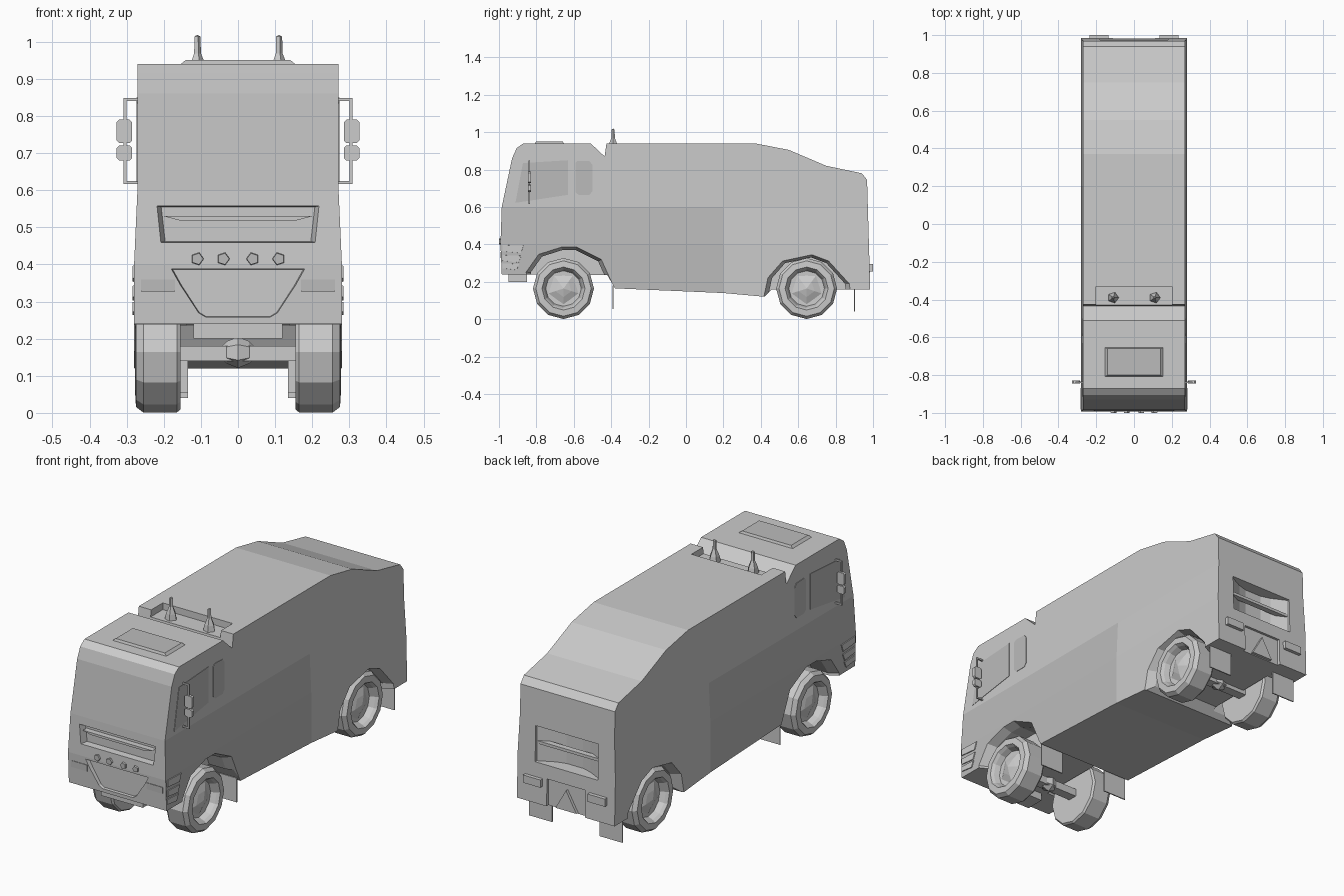
import bpy, bmesh, math
from mathutils import Vector

if "Cube" in bpy.data.objects:
    bpy.data.objects.remove(bpy.data.objects["Cube"])

grey = bpy.data.materials.new("paint")
grey.diffuse_color = (0.8, 0.8, 0.8, 1)
grey.use_nodes = True
grey.node_tree.nodes["Principled BSDF"].inputs["Base Color"].default_value = grey.diffuse_color
dark = bpy.data.materials.new("dark_panel")
dark.diffuse_color = (0.5, 0.5, 0.5, 1)
dark.use_nodes = True
dark.node_tree.nodes["Principled BSDF"].inputs["Base Color"].default_value = dark.diffuse_color


def finish(name, bm, mat=None):
    bmesh.ops.recalc_face_normals(bm, faces=bm.faces)
    me = bpy.data.meshes.new(name)
    bm.to_mesh(me)
    bm.free()
    ob = bpy.data.objects.new(name, me)
    bpy.context.collection.objects.link(ob)
    if mat:
        me.materials.append(mat)
    return ob


def prism_bm(pts, axis, a, b, taper=1.0):
    """Extrude a 2D outline along an axis from a to b, scaling the b end."""
    place = {'x': lambda u, v, w: (w, u, v), 'y': lambda u, v, w: (u, w, v),
             'z': lambda u, v, w: (u, v, w)}[axis]
    cu = (min(p[0] for p in pts) + max(p[0] for p in pts)) / 2
    cv = (min(p[1] for p in pts) + max(p[1] for p in pts)) / 2
    bm = bmesh.new()
    lo = [bm.verts.new(place(u, v, a)) for u, v in pts]
    hi = [bm.verts.new(place(cu + (u - cu) * taper, cv + (v - cv) * taper, b)) for u, v in pts]
    bm.faces.new(lo)
    bm.faces.new(hi)
    n = len(pts)
    for i in range(n):
        bm.faces.new((lo[i], lo[(i + 1) % n], hi[(i + 1) % n], hi[i]))
    return bm


def prism(name, pts, axis, a, b, taper=1.0, mat=None):
    return finish(name, prism_bm(pts, axis, a, b, taper), mat)


def box(name, x0, x1, y0, y1, z0, z1, mat=None):
    return prism(name, [(x0, y0), (x1, y0), (x1, y1), (x0, y1)], 'z', z0, z1, 1, mat)


def lathe(name, profile, segs, mat=None):
    """Revolve (x, radius) points around the x axis."""
    bm = bmesh.new()
    rings = []
    for x, r in profile:
        if r == 0:
            rings.append([bm.verts.new((x, 0, 0))] * segs)
        else:
            rings.append([bm.verts.new((x, r * math.sin(2 * math.pi * i / segs),
                                        -r * math.cos(2 * math.pi * i / segs))) for i in range(segs)])
    for A, B in zip(rings, rings[1:]):
        for i in range(segs):
            j = (i + 1) % segs
            bm.faces.new(list(dict.fromkeys((A[i], A[j], B[j], B[i]))))
    return finish(name, bm, mat)


def cut(target, cutter):
    m = target.modifiers.new("cut", 'BOOLEAN')
    m.operation, m.solver, m.object = 'DIFFERENCE', 'EXACT', cutter
    bpy.context.view_layer.objects.active = target
    bpy.ops.object.modifier_apply(modifier=m.name)
    bpy.data.objects.remove(cutter)


# Body: side profile, widened below the waist line
side = [(-0.985, 0.24), (-0.992, 0.40), (-0.985, 0.60), (-0.93, 0.86), (-0.905, 0.915), (-0.87, 0.94),
        (-0.51, 0.94), (-0.435, 0.87), (-0.425, 0.94), (0.37, 0.94), (0.55, 0.905), (0.75, 0.82),
        (0.94, 0.78), (0.968, 0.745), (0.985, 0.16), (0.46, 0.16), (0.42, 0.12), (0.20, 0.14),
        (-0.38, 0.165), (-0.42, 0.235)]
bm = prism_bm(side, 'x', -0.271, 0.271)
for co, no in (((0, 0, 0.6), (0, 0, 1)), ((0, 0, 0.4), (0, 0, 1)), ((0, 0.2, 0), (0, 1, 0))):
    bmesh.ops.bisect_plane(bm, geom=bm.verts[:] + bm.edges[:] + bm.faces[:], plane_co=co, plane_no=no)
for v in bm.verts:
    if v.co.z < 0.45:
        v.co.x = math.copysign(0.28, v.co.x) if abs(v.co.x) > 0.2 else v.co.x
bm.normal_update()
for f in bm.faces:
    c = f.calc_center_median()
    lower_side = abs(f.normal.x) > 0.5 and c.y < 0.2 and c.z < 0.6
    windscreen = abs(f.normal.y) > 0.9 and c.y < -0.9 and c.z > 0.62
    f.material_index = int(lower_side or windscreen)
body = finish("body", bm, grey)
body.data.materials.append(dark)

# Wheel arches, wider at the outside
front_arch = [(-0.81, 0.10), (-0.83, 0.25), (-0.77, 0.335), (-0.66, 0.37), (-0.59, 0.37),
              (-0.47, 0.31), (-0.42, 0.20), (-0.41, 0.10)]
rear_arch = [(0.43, 0.08), (0.46, 0.22), (0.53, 0.30), (0.67, 0.33), (0.75, 0.30), (0.85, 0.19), (0.86, 0.08)]
for s in (-1, 1):
    for arch in (front_arch, rear_arch):
        cut(body, prism("arch_cutter", arch, 'x', s * 0.14, s * 0.32))
        cut(body, prism("arch_flare_cutter", arch, 'x', s * 0.235, s * 0.30, 1.17))

# Recesses: roof beacon tray, two front grilles, rear opening, rear lower panel
cut(body, box("tray_cutter", -0.2, 0.2, -0.46, -0.33, 0.905, 1.0))
upper = [(-0.23, 0.56), (0.23, 0.56), (0.218, 0.457), (-0.218, 0.457)]
lower = [(-0.185, 0.39), (0.185, 0.39), (0.16, 0.345), (0.11, 0.268), (0.09, 0.256),
         (-0.09, 0.256), (-0.11, 0.268), (-0.16, 0.345)]
cut(body, prism("upper_grille_cutter", upper, 'y', -1.02, -0.955, 0.9))
cut(body, prism("lower_grille_cutter", lower, 'y', -1.02, -0.97, 0.95))
cut(body, box("rear_opening_cutter", -0.18, 0.18, 0.91, 1.05, 0.37, 0.555))
cut(body, prism("rear_panel_cutter", [(-0.11, 0.1), (-0.11, 0.30), (0.11, 0.30), (0.11, 0.1)],
                'y', 0.968, 1.02))

# Front face: grille slat, round lamps, indicator strips
prism("grille_slat", [(-0.2, 0.53), (0.2, 0.53), (0.155, 0.518), (-0.155, 0.518)], 'y', -0.985, -0.95)
for i, x in enumerate((-0.11, -0.04, 0.04, 0.11)):
    pent = [(x + 0.019 * math.sin(2 * math.pi * k / 5 + s0), 0.415 + 0.019 * math.cos(2 * math.pi * k / 5 + s0))
            for s0 in (math.pi / 2 if x < 0 else -math.pi / 2,) for k in range(5)]
    prism(f"front_lamp_{i}", pent, 'y', -0.985, -1.0, 0.85, dark)

# Tow wedge in the rear lower panel and fittings in the rear opening
prism("rear_tow_wedge", [(-0.06, 0.165), (0.06, 0.165), (0, 0.27)], 'y', 0.96, 0.983)
box("rear_opening_bar", -0.18, 0.18, 0.935, 0.965, 0.46, 0.475)
for s in (-1, 1):
    prism(f"rear_opening_wedge_{s}", [(s * 0.18, 0.905), (s * 0.18, 0.965), (s * 0.10, 0.925), (s * 0.03, 0.905)],
          'z', 0.37, 0.555)

# Roof hatch
hatch = [(-0.16, -0.81), (0.16, -0.81), (0.16, -0.65), (-0.16, -0.65)]
prism("roof_hatch", hatch, 'z', 0.935, 0.951, 0.88, dark)

# Underbody: front beam, axles and differentials
box("front_beam", -0.12, 0.12, -0.95, -0.85, 0.20, 0.245)
for n, y in (("front", -0.655), ("rear", 0.645)):
    box(f"{n}_axle", -0.17, 0.17, y - 0.025, y + 0.025, 0.14, 0.18)
    d = lathe(f"{n}_differential", [(-0.06, 0), (-0.03, 0.03), (0, 0.042), (0.03, 0.03), (0.06, 0)], 6)
    d.location = (0, y, 0.163)

window_front = [(-0.912, 0.622), (-0.872, 0.835), (-0.63, 0.85), (-0.63, 0.665)]
window_rear = [(-0.592, 0.68), (-0.592, 0.835), (-0.58, 0.847), (-0.515, 0.845), (-0.5, 0.825),
               (-0.5, 0.685), (-0.515, 0.665), (-0.575, 0.665)]
tyre = [(0.155, 0), (0.155, 0.155), (0.165, 0.163), (0.255, 0.163), (0.275, 0.148), (0.277, 0.115),
        (0.262, 0.105), (0.235, 0.095), (0.232, 0)]

for s, n in ((-1, "left"), (1, "right")):
    # Wheels with faceted five-sided hubs
    for e, y in (("front", -0.655), ("rear", 0.645)):
        for part, prof, segs in (("wheel", tyre, 12), ("hub", [(0.228, 0.1), (0.25, 0.045), (0.262, 0)], 5)):
            w = lathe(f"{e}_{n}_{part}", [(s * x, r) for x, r in prof], segs)
            w.location = (0, y, 0.164)
    # Mud flaps
    for e, y, z0, z1 in (("front", -0.39, 0.055, 0.18), ("rear", 0.90, 0.04, 0.18)):
        box(f"{e}_{n}_mud_flap", s * 0.135, s * 0.268, y - 0.003, y + 0.003, z0, z1)
    # Side windows
    prism(f"{n}_front_window", window_front, 'x', s * 0.26, s * 0.273, 1, dark)
    prism(f"{n}_rear_window", window_rear, 'x', s * 0.26, s * 0.273, 1, dark)
    # Indicator strips and rear lamps
    box(f"{n}_indicator", s * 0.17, s * 0.262, -0.993, -0.97, 0.327, 0.36, dark)
    box(f"{n}_rear_lamp", s * 0.135, s * 0.235, 0.96, 1.0, 0.255, 0.295)
    # Corner slats
    for i, z in enumerate((0.362, 0.312, 0.272)):
        pts = [(-0.985, z), (-0.88 - 0.012 * i, z - 0.01), (-0.865 - 0.012 * i, z + 0.032 - 0.004 * i),
               (-0.985, z + 0.036 - 0.004 * i)]
        prism(f"{n}_corner_slat_{i}", pts, 'x', s * 0.26, s * 0.2845, 0.93)
    # Mirrors on a bracket
    box(f"{n}_mirror_post", s * 0.301, s * 0.309, -0.842, -0.834, 0.617, 0.848)
    for i, z in enumerate((0.617, 0.840)):
        box(f"{n}_mirror_arm_{i}", s * 0.262, s * 0.309, -0.842, -0.834, z, z + 0.008)
    for i, (z0, z1) in enumerate(((0.68, 0.721), (0.727, 0.79))):
        c = 0.007
        x0, x1 = 0.285, 0.327
        pts = [(x0 + c, z0), (x1 - c, z0), (x1, z0 + c), (x1, z1 - c), (x1 - c, z1), (x0 + c, z1),
               (x0, z1 - c), (x0, z0 + c)]
        prism(f"{n}_mirror_{i}", [(s * x, z) for x, z in pts], 'y', -0.845, -0.828)
    # Roof beacons: flared base and thin stem
    b = lathe(f"{n}_beacon", [(0, 0), (0, 0.03), (0.03, 0.024), (0.065, 0.01), (0.11, 0.009), (0.115, 0)], 5)
    b.rotation_euler = (0, -math.pi / 2, 0)
    b.location = (s * 0.11, -0.39, 0.904)
